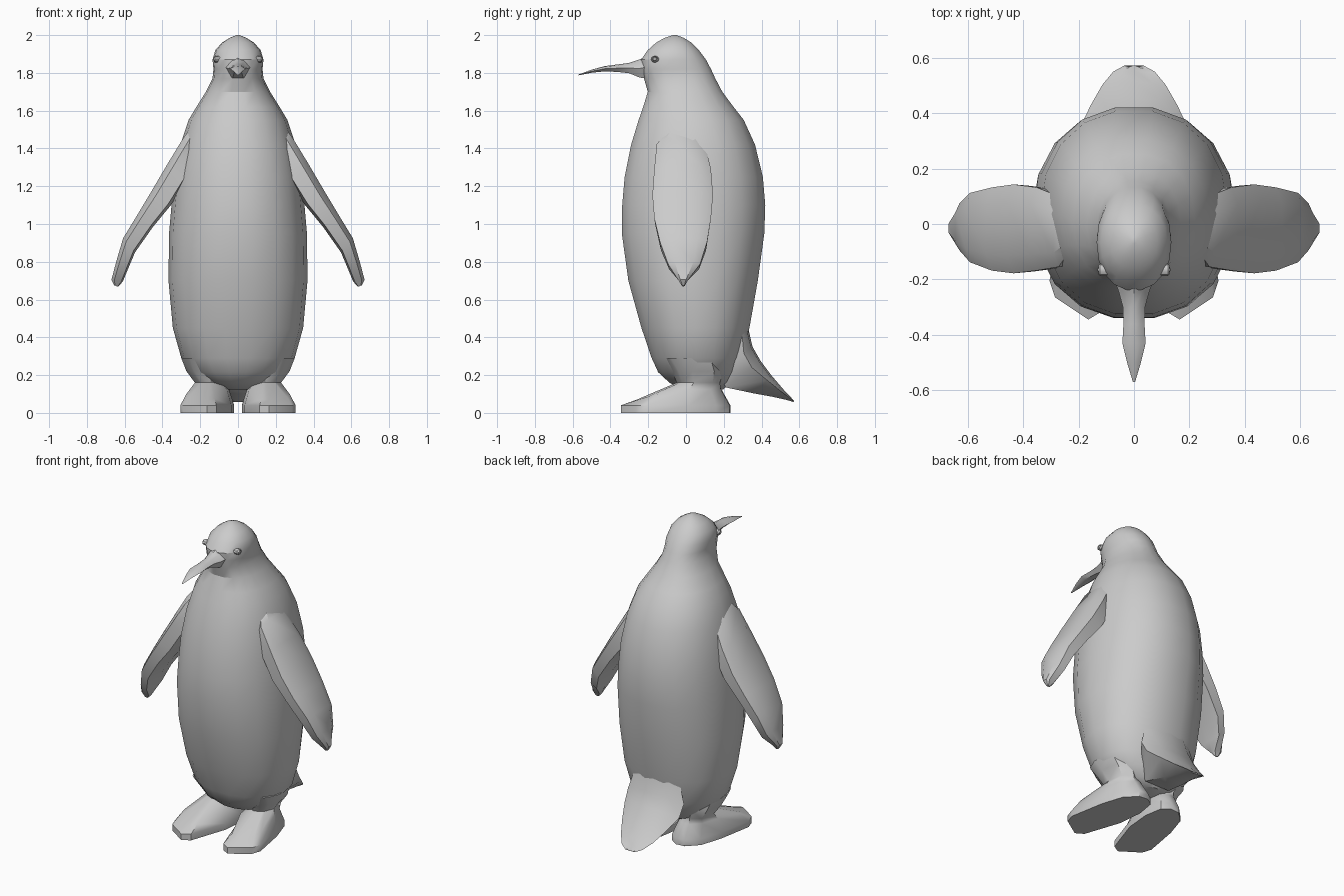
import bpy, bmesh, math

grey = bpy.data.materials.new("plain grey")
grey.diffuse_color = (0.6, 0.6, 0.6, 1)


def loft(name, rings, angle=35):
    """Skin a list of equal-length closed rings and cap both ends."""
    bm = bmesh.new()
    loops = [[bm.verts.new(p) for p in ring] for ring in rings]
    n = len(loops[0])
    for a, b in zip(loops, loops[1:]):
        for i in range(n):
            j = (i + 1) % n
            bm.faces.new((a[i], a[j], b[j], b[i]))
    bm.faces.new(loops[0][::-1])
    bm.faces.new(loops[-1])
    bmesh.ops.remove_doubles(bm, verts=bm.verts, dist=0.0005)
    bmesh.ops.recalc_face_normals(bm, faces=bm.faces)
    mesh = bpy.data.meshes.new(name)
    bm.to_mesh(mesh)
    bm.free()
    obj = bpy.data.objects.new(name, mesh)
    bpy.context.collection.objects.link(obj)
    mesh.materials.append(grey)
    bpy.ops.object.select_all(action='DESELECT')
    obj.select_set(True)
    bpy.context.view_layer.objects.active = obj
    bpy.ops.object.shade_smooth_by_angle(angle=math.radians(angle))
    return obj


def mirrored(obj):
    obj.modifiers.new("mirror", 'MIRROR').use_axis[0] = True
    return obj


def oval(z, front, back, half, n=18, power=0.92):
    """Slightly squared oval ring; z may tilt through a (front, back) pair."""
    zf, zb = z if isinstance(z, tuple) else (z, z)
    ring = []
    for i in range(n):
        t = 2 * math.pi * i / n
        c, s = math.cos(t), math.sin(t)
        c = math.copysign(abs(c) ** power, c)
        s = math.copysign(abs(s) ** power, s)
        ring.append((half * c, (front + back) / 2 + (back - front) / 2 * s,
                     (zf + zb) / 2 + (zb - zf) / 2 * s))
    return ring


# Body and head: height, front y, back y, half width
body = [
    (0.125, -0.02, 0.20, 0.07), (0.16, -0.09, 0.24, 0.17),
    (0.215, -0.15, 0.27, 0.24), (0.29, -0.185, 0.30, 0.30),
    (0.45, -0.24, 0.34, 0.345), (0.70, -0.31, 0.385, 0.368),
    (0.95, -0.345, 0.42, 0.365), (1.10, -0.343, 0.425, 0.352),
    (1.25, -0.33, 0.412, 0.337), (1.42, -0.295, 0.37, 0.305),
    (1.55, -0.255, 0.31, 0.262), (1.62, -0.23, 0.255, 0.22),
    (1.70, -0.205, 0.195, 0.17), (1.77, -0.225, 0.158, 0.135),
    (1.82, -0.24, 0.135, 0.13), (1.87, -0.24, 0.108, 0.135),
    (1.92, -0.205, 0.07, 0.12), (1.96, -0.16, 0.03, 0.085),
    (1.985, -0.115, -0.01, 0.045), (2.0, -0.07, -0.05, 0.008),
]
loft("body", [oval(*s) for s in body], 30)

# Beak: y, top z, bottom z, half width
beak = [
    (-0.19, 1.90, 1.77, 0.075), (-0.245, 1.872, 1.775, 0.055),
    (-0.30, 1.853, 1.798, 0.040), (-0.36, 1.845, 1.805, 0.038),
    (-0.43, 1.836, 1.808, 0.042), (-0.50, 1.817, 1.801, 0.025),
    (-0.57, 1.791, 1.787, 0.004),
]
loft("beak", [[(w, y, (t + b) / 2), (0.55 * w, y, t - 0.12 * (t - b)), (0, y, t),
               (-0.55 * w, y, t - 0.12 * (t - b)), (-w, y, (t + b) / 2),
               (-0.5 * w, y, b), (0.5 * w, y, b)] for y, t, b, w in beak])

# Eyes: small raised rim with a bead in its centre: x, radius
eye = [(0.10, 0.022), (0.128, 0.022), (0.133, 0.017), (0.127, 0.013),
       (0.134, 0.009), (0.137, 0.001)]
mirrored(loft("eye", [[(x - 0.005, -0.165 + r * math.cos(a * math.pi / 5),
                        1.873 + 0.8 * r * math.sin(a * math.pi / 5))
                       for a in range(10)] for x, r in eye]))

# Flippers: outer x, outer z, inner x, inner z, front y, back y
flipper = [
    (0.255, 1.50, 0.20, 1.40, -0.11, 0.06),
    (0.290, 1.455, 0.22, 1.33, -0.155, 0.10),
    (0.375, 1.315, 0.28, 1.22, -0.168, 0.132),
    (0.460, 1.170, 0.355, 1.10, -0.178, 0.143),
    (0.535, 1.045, 0.450, 0.985, -0.168, 0.132),
    (0.608, 0.925, 0.545, 0.85, -0.138, 0.112),
    (0.645, 0.800, 0.585, 0.755, -0.095, 0.075),
    (0.670, 0.705, 0.610, 0.695, -0.040, 0.010),
    (0.655, 0.675, 0.635, 0.668, -0.022, -0.006),
]
rings = []
for ox, oz, ix, iz, f, b in flipper:
    m = (f + b) / 2
    ex, ez = ox - 0.25 * (ox - ix), oz - 0.25 * (oz - iz)
    jx, jz = ix + 0.12 * (ox - ix), iz + 0.12 * (oz - iz)
    h = (b - f) * 0.30
    rings.append([(ex, f, ez), (ox, m - h, oz), (ox, m + h, oz), (ex, b, ez),
                  (jx, b - 0.006, jz), (ix, m, iz), (jx, f + 0.006, jz)])
mirrored(loft("flipper", rings))

# Tail: top y, top z, underside y, underside z, half width
tail = [
    (0.325, 0.47, 0.20, 0.36, 0.16), (0.352, 0.35, 0.17, 0.21, 0.20),
    (0.395, 0.275, 0.21, 0.135, 0.195), (0.455, 0.195, 0.36, 0.103, 0.155),
    (0.515, 0.125, 0.46, 0.085, 0.115), (0.555, 0.083, 0.535, 0.068, 0.075),
    (0.573, 0.062, 0.567, 0.058, 0.035),
]
rings = []
for ty, tz, uy, uz, w in tail:
    ey, ez = ty * 0.75 + uy * 0.25, tz * 0.75 + uz * 0.25
    rings.append([(w, ey, ez), (0.6 * w, ty - 0.008, tz - 0.004), (0, ty, tz),
                  (-0.6 * w, ty - 0.008, tz - 0.004), (-w, ey, ez),
                  (-0.45 * w, uy, uz), (0.45 * w, uy, uz)])
loft("tail", rings, 40)

# Feet: splayed sole outline, sloping upper, narrow ankle, flared leg
sole = [(0.09, 0.235), (0.04, 0.20), (0.02, 0.08), (0.035, -0.08),
        (0.115, -0.315), (0.165, -0.345), (0.285, -0.265), (0.305, -0.205),
        (0.265, 0.02), (0.22, 0.16), (0.15, 0.23)]


def around(z, cx, cy, rx, ry):
    ring = []
    for x, y in sole:
        a = math.atan2(y - 0.06, (x - 0.15) * 1.6)
        ring.append((cx + rx * math.cos(a), cy + ry * math.sin(a), z))
    return ring


upper = [(0.155 + (x - 0.155) * 0.80, 0.02 + (y - 0.02) * 0.78,
          0.125 + 0.27 * min(0, y * 0.78 + 0.06)) for x, y in sole]
mirrored(loft("foot", [
    [(x, y, 0) for x, y in sole], [(x, y, 0.04) for x, y in sole], upper,
    around(0.16, 0.15, 0.065, 0.08, 0.115),
    around(0.22, 0.18, 0.06, 0.095, 0.135),
    around(0.29, 0.195, 0.03, 0.108, 0.15)], 40))
